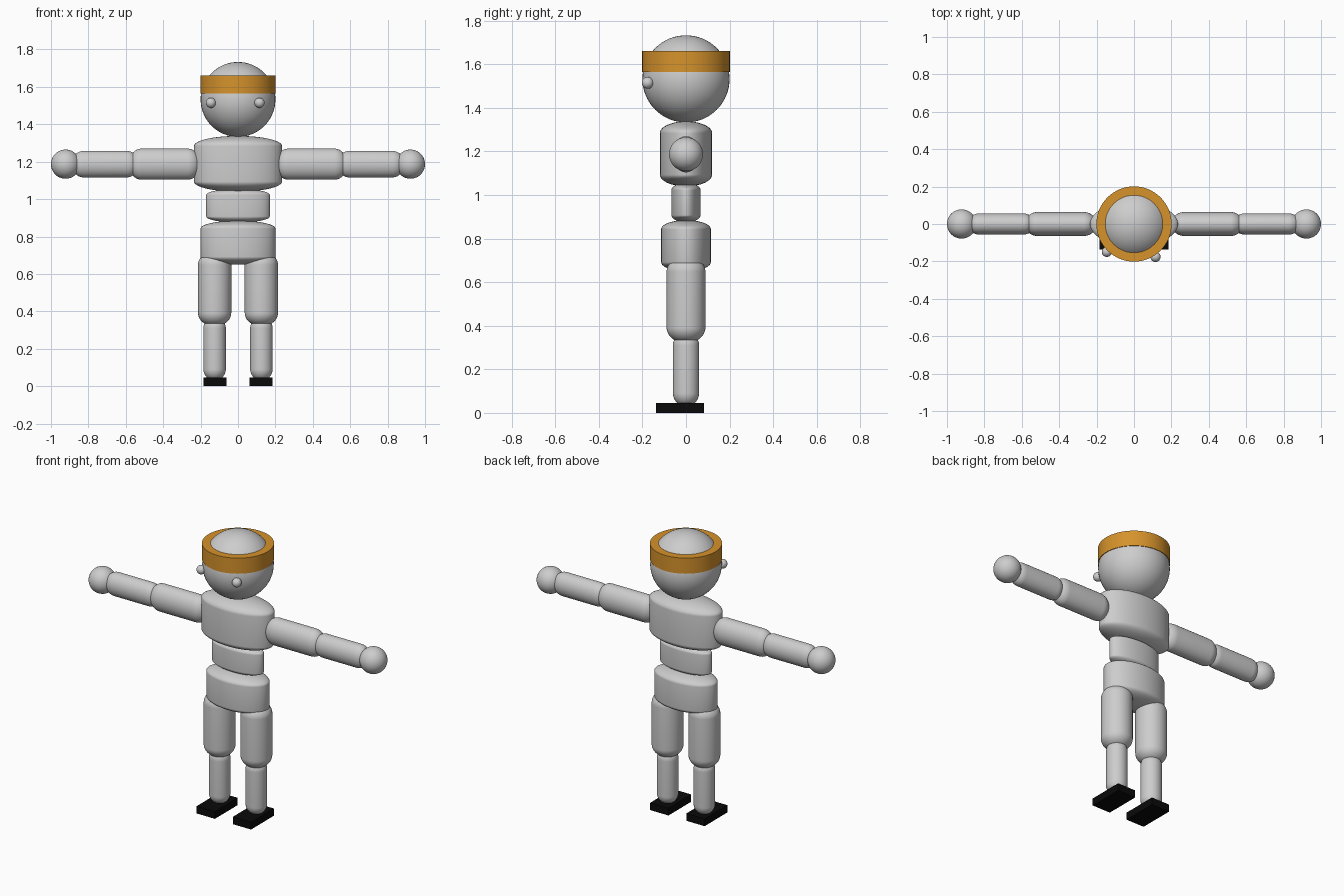
import bpy, bmesh, math
from mathutils import Matrix

old = bpy.data.objects.get("Cube")
if old:
    bpy.data.objects.remove(old, do_unlink=True)


def material(name, rgb):
    m = bpy.data.materials.new(name)
    m.use_nodes = True
    color = (*rgb, 1)
    m.diffuse_color = color
    m.node_tree.nodes["Principled BSDF"].inputs["Base Color"].default_value = color
    return m


GREY = material("light grey", (0.61, 0.61, 0.61))
ORANGE = material("orange", (0.67, 0.29, 0.025))
BLACK = material("black", (0.003, 0.003, 0.003))


def finish(name, bm, mat, smooth=True):
    bmesh.ops.recalc_face_normals(bm, faces=bm.faces)
    me = bpy.data.meshes.new(name)
    bm.to_mesh(me)
    bm.free()
    me.materials.append(mat)
    ob = bpy.data.objects.new(name, me)
    bpy.context.collection.objects.link(ob)
    if smooth:
        bpy.ops.object.select_all(action="DESELECT")
        ob.select_set(True)
        bpy.context.view_layer.objects.active = ob
        bpy.ops.object.shade_smooth_by_angle(angle=math.radians(40))
    return ob


def ball(name, center, radius):
    bm = bmesh.new()
    bmesh.ops.create_uvsphere(bm, u_segments=48, v_segments=32, radius=radius,
                              matrix=Matrix.Translation(center))
    return finish(name, bm, GREY)


def capsule(name, start, end, rx, ry, matrix=Matrix(), cap=0.18):
    """Elliptical body along z whose domed ends each take a share of its length."""
    bm = bmesh.new()
    bmesh.ops.create_uvsphere(bm, u_segments=48, v_segments=32, radius=1)
    # Split at the equator so the middle stays straight
    ring = [e for e in bm.edges if all(abs(v.co.z) < 1e-4 for v in e.verts)]
    bmesh.ops.split_edges(bm, edges=ring)
    length = end - start
    for f in bm.faces:
        up = f.calc_center_median().z > 0
        for v in f.verts:
            v.tag = up
    for v in bm.verts:
        base = end - cap * length if v.tag else start + cap * length
        v.co = (v.co.x * rx, v.co.y * ry, base + v.co.z * cap * length)
    rims = [e for e in bm.edges if e.is_boundary]
    bmesh.ops.bridge_loops(bm, edges=rims)
    bm.transform(matrix)
    return finish(name, bm, GREY)


def box(name, center, size, mat):
    bm = bmesh.new()
    bmesh.ops.create_cube(bm, size=1, matrix=Matrix.Translation(center) @ Matrix.Diagonal((*size, 1)))
    return finish(name, bm, mat, smooth=False)


# Head, headband and eyes
ball("head", (0, 0, 1.533), 0.2)
bm = bmesh.new()
bmesh.ops.create_cone(bm, cap_ends=True, segments=64, radius1=0.201, radius2=0.201,
                      depth=0.096, matrix=Matrix.Translation((0, 0, 1.613)))
finish("headband", bm, ORANGE)
ball("right_eye", (-0.145, -0.149, 1.515), 0.027)
ball("left_eye", (0.115, -0.176, 1.515), 0.027)

# Torso
capsule("chest", 1.04, 1.338, 0.235, 0.12)
capsule("waist", 0.875, 1.055, 0.17, 0.067)
capsule("pelvis", 0.65, 0.885, 0.2, 0.114)

# Limbs on both sides
for side, s in (("left", 1), ("right", -1)):
    arm = Matrix.Translation((0, 0, 1.187)) @ Matrix.Rotation(s * math.pi / 2, 4, "Y")
    capsule(side + "_upper_arm", 0.2, 0.585, 0.083, 0.064, arm)
    capsule(side + "_forearm", 0.53, 0.89, 0.071, 0.057, arm)
    ball(side + "_hand", (s * 0.922, 0, 1.187), 0.078)

    leg = Matrix.Translation((s * 0.125, 0, 0))
    capsule(side + "_thigh", 0.32, 0.72, 0.089, 0.089, leg)
    capsule(side + "_shin", 0.03, 0.37, 0.06, 0.06, leg)
    box(side + "_foot", (s * 0.123, -0.027, 0.0225), (0.124, 0.221, 0.045), BLACK)
